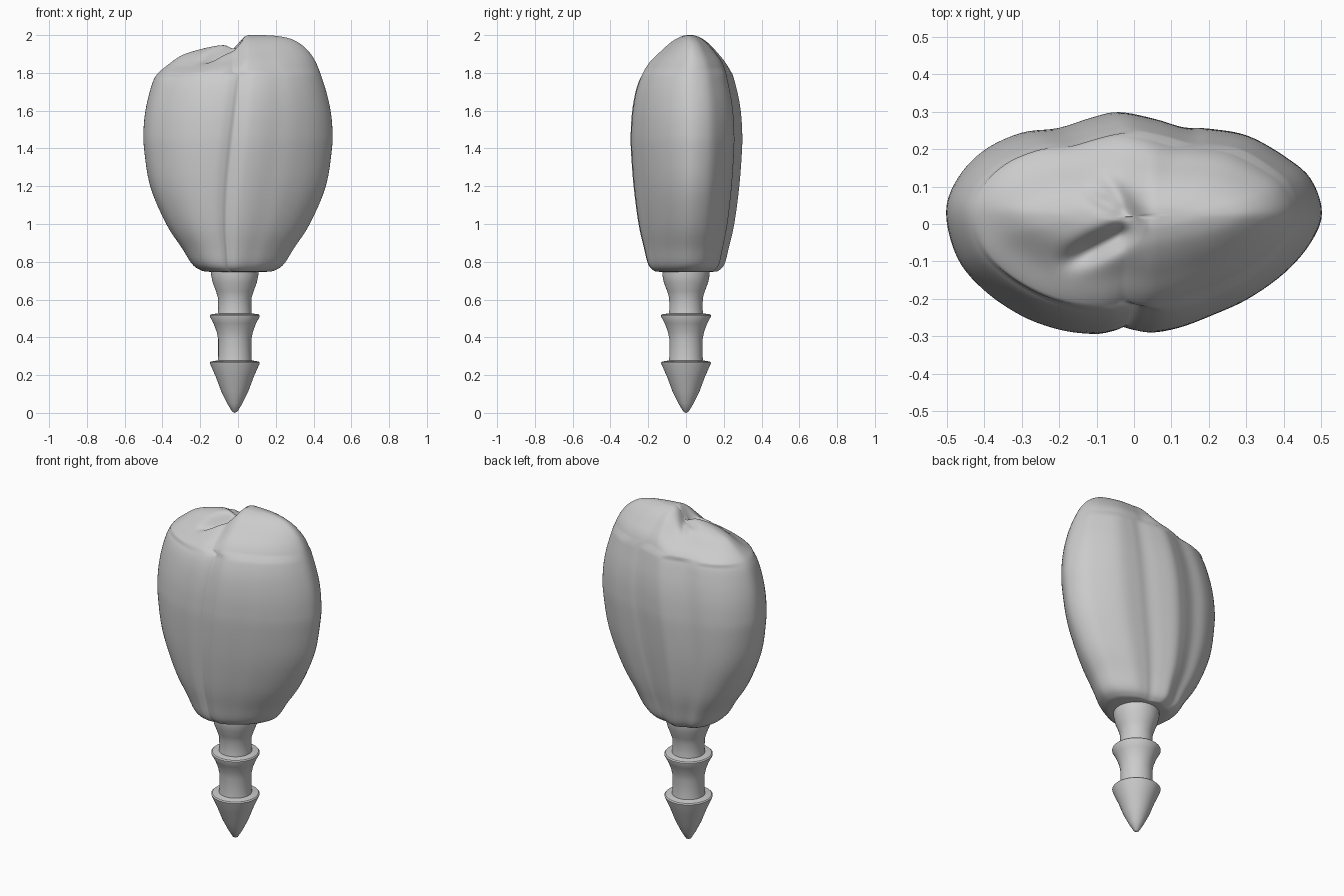
import bpy, bmesh, math
from mathutils import Vector

cube = bpy.data.objects.get("Cube")
if cube:
    bpy.data.objects.remove(cube, do_unlink=True)

grey = bpy.data.materials.new("plain grey")
grey.use_nodes = True
grey.diffuse_color = (0.6, 0.6, 0.6, 1)
grey.node_tree.nodes["Principled BSDF"].inputs["Base Color"].default_value = (0.6, 0.6, 0.6, 1)


def smoothstep(a, b, v):
    t = min(1, max(0, (v - a) / (b - a)))
    return t * t * (3 - 2 * t)


def spline(points, steps, closed=False):
    """Catmull-Rom curve through the points."""
    pts = [Vector(p) for p in points]
    n = len(pts)
    pick = (lambda i: pts[i % n]) if closed else (lambda i: pts[min(n - 1, max(0, i))])
    out = []
    for i in range(n if closed else n - 1):
        a, b, c, d = (pick(i + k) for k in (-1, 0, 1, 2))
        for s in range(steps):
            t = s / steps
            out.append(0.5 * (2 * b + (c - a) * t + (2 * a - 5 * b + 4 * c - d) * t * t
                              + (3 * b - a - 3 * c + d) * t ** 3))
    return out if closed else out + [pts[-1]]


def loft(name, rings, angle):
    """Skin a stack of equal rings and close both ends."""
    bm = bmesh.new()
    loops = [[bm.verts.new(p) for p in ring] for ring in rings]
    n = len(loops[0])
    for low, high in zip(loops, loops[1:]):
        for i in range(n):
            j = (i + 1) % n
            bm.faces.new((low[i], low[j], high[j], high[i]))
    bm.faces.new(loops[0][::-1])
    bm.faces.new(loops[-1])
    bmesh.ops.remove_doubles(bm, verts=bm.verts, dist=0.0001)
    bmesh.ops.recalc_face_normals(bm, faces=bm.faces)
    mesh = bpy.data.meshes.new(name)
    bm.to_mesh(mesh)
    bm.free()
    mesh.materials.append(grey)
    obj = bpy.data.objects.new(name, mesh)
    bpy.context.collection.objects.link(obj)
    bpy.ops.object.select_all(action='DESELECT')
    obj.select_set(True)
    bpy.context.view_layer.objects.active = obj
    bpy.ops.object.shade_smooth_by_angle(angle=math.radians(angle))
    return obj


# Lobed plan outline of the body at its widest
outline = spline([
    (.5, .03), (.47, .12), (.4, .18), (.3, .235), (.2, .253), (.13, .257), (.05, .28),
    (-.04, .297), (-.11, .283), (-.2, .255), (-.3, .242), (-.4, .195), (-.47, .12),
    (-.5, .03), (-.47, -.09), (-.4, -.175), (-.3, -.243), (-.2, -.28), (-.11, -.292),
    (-.06, -.285), (-.03, -.274), (0, -.281), (.05, -.288), (.12, -.275), (.2, -.245),
    (.3, -.2), (.4, -.13), (.47, -.05)], 5, closed=True)

# Height, width factor and depth factor up the body
levels = spline([
    (.747, .01, .01), (.747, .3, .48), (.757, .4, .6), (.79, .49, .69), (.87, .59, .76),
    (1, .76, .86), (1.2, .93, .95), (1.4, .995, 1), (1.5, 1, 1), (1.6, .98, .975),
    (1.7, .935, .915), (1.8, .87, .81), (1.86, .82, .7), (1.91, .755, .54),
    (1.95, .67, .4), (1.98, .56, .26), (1.996, .4, .13), (2, .22, .05), (2, .01, .003)], 4)


def crease(x, y, angle, depth, width, length):
    """Depth of a fold that fans out from the top centre."""
    dx, dy = math.cos(angle), math.sin(angle)
    along = (x - .02) * dx + y * dy
    across = (y * dx - (x - .02) * dy) / width
    fade = smoothstep(-.02, .07, along) * (1 - smoothstep(length * .5, length, along))
    return depth * fade * math.exp(-across * across)


def body_point(p, level):
    z, sx, sy = level
    x, y = p.x * sx, .02 * smoothstep(1.7, 2, z) + p.y * sy
    # The grooves lean to one side on the way up
    x += .12 * (z - 1.45) * max(0, 1 - (p.x / .5) ** 2) * sx * smoothstep(2, 1.8, z) if z < 1.8 else 0
    # One shoulder is lower, with folds where the two meet
    top = smoothstep(1.74, 1.95, z)
    drop = .045 * (1 - smoothstep(-.04, .06, x)) + .035 * (1 - smoothstep(-.3, .0, x))
    folds = (crease(x, y, math.radians(207), .06, .03, .27)
             + crease(x, y, math.radians(150), .02, .022, .2)
             + crease(x, y, math.radians(128), .025, .025, .2))
    return (x, y, z - top * (drop + folds))


loft("body", [[body_point(p, lv) for p in outline] for lv in levels], 60)

# Barbed stem, turned around its own axis
profile = [(.001, 0), (.015, .008), (.04, .05), (.072, .115), (.1, .19), (.13, .258),
           (.132, .266), (.126, .272), (.09, .278), (.088, .3), (.088, .39), (.096, .43),
           (.113, .475), (.132, .51), (.132, .516), (.126, .522), (.09, .527), (.088, .55),
           (.089, .61), (.1, .645), (.117, .69), (.125, .73), (.125, .77)]
sides = 48
loft("barbed_stem", [[(-.017 + r * math.cos(2 * math.pi * i / sides),
                       r * math.sin(2 * math.pi * i / sides), z) for i in range(sides)]
                     for r, z in profile], 35)
